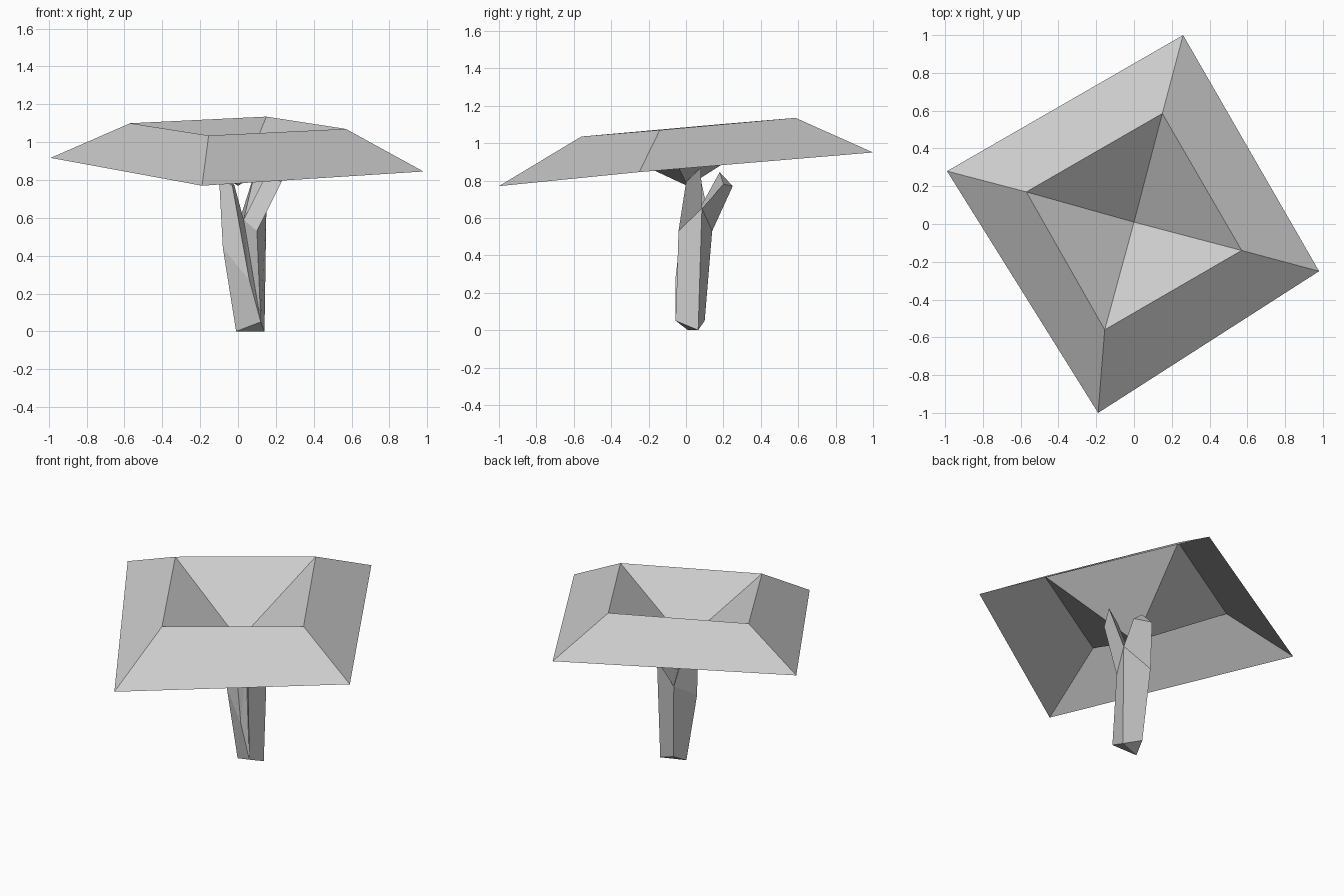
import bpy, bmesh
from mathutils import Vector

cube = bpy.data.objects.get("Cube")
if cube:
    bpy.data.objects.remove(cube, do_unlink=True)

grey = bpy.data.materials.new("plain_grey")
grey.use_nodes = True
colour = (0.6, 0.6, 0.6, 1)
grey.diffuse_color = colour
grey.node_tree.nodes["Principled BSDF"].inputs["Base Color"].default_value = colour


def build(name, faces):
    """Make a flat-shaded object from faces given as lists of points."""
    bm = bmesh.new()
    for face in faces:
        bm.faces.new([bm.verts.new(p) for p in face])
    bmesh.ops.remove_doubles(bm, verts=bm.verts, dist=0.0005)
    bmesh.ops.recalc_face_normals(bm, faces=bm.faces)
    # Open sheets must face upwards
    if any(e.is_boundary for e in bm.edges) and sum(f.normal.z for f in bm.faces) < 0:
        bmesh.ops.reverse_faces(bm, faces=bm.faces)
    mesh = bpy.data.meshes.new(name)
    bm.to_mesh(mesh)
    bm.free()
    mesh.materials.append(grey)
    obj = bpy.data.objects.new(name, mesh)
    bpy.context.collection.objects.link(obj)
    return obj


def band(a, b):
    """Quads joining two rings of equal length."""
    n = len(a)
    return [[a[i], a[(i + 1) % n], b[(i + 1) % n], b[i]] for i in range(n)]


# Canopy: thin tilted sheet, sloping rim and sunken centre
rim = [(0.26, 1.0, 0.95), (-0.99, 0.28, 0.917), (-0.19, -1.0, 0.77), (0.98, -0.25, 0.845)]
ridge = [(0.15, 0.585, 1.135), (-0.57, 0.17, 1.10), (-0.155, -0.56, 1.035), (0.57, -0.14, 1.07)]
pit = (0, 0.01, 0.77)
build("canopy", band(rim, ridge) + [[ridge[i], ridge[(i + 1) % 4], pit] for i in range(4)])

# Trunk: tapered four-sided stem ending at the fork
base = [(-0.01, 0.01, 0), (0.12, -0.055, 0.05), (0.14, 0.065, 0), (0.02, 0.10, 0.05)]
fork_left = (-0.08, 0.0, 0.44)
fork_front = (0.06, -0.057, 0.27)
fork_right = (0.10, -0.04, 0.53)
fork_outer = (0.15, 0.085, 0.65)
fork_back = (-0.01, 0.14, 0.53)
crotch = (0.03, 0.04, 0.59)
build("trunk", [
    [base[0], base[1], base[2]], [base[0], base[2], base[3]],
    [base[0], base[1], fork_front], [base[0], fork_front, fork_left],
    [base[1], fork_right, crotch], [base[1], crotch, fork_front],
    [base[1], base[2], fork_outer, fork_right],
    [base[2], base[3], fork_back, fork_outer],
    [base[3], base[0], fork_left, fork_back],
])

# Branches: each rises from part of the fork to a closed tip
branches = {
    "left_branch": ([fork_left, fork_front, crotch, fork_back],
                    [(-0.10, 0.02, 0.81), (-0.03, 0.0, 0.77), (-0.02, 0.04, 0.775), (-0.06, 0.08, 0.80)]),
    "back_branch": ([fork_outer, fork_back, crotch],
                    [(0.17, 0.20, 0.78), (0.07, 0.25, 0.77), (0.09, 0.18, 0.845)]),
    "right_branch": ([fork_right, fork_outer, crotch],
                     [(0.23, 0.0, 0.79), (0.26, 0.08, 0.87), (0.15, 0.03, 0.83)]),
}
for name, (root, tip) in branches.items():
    build(name, band(root, tip) + [tip, root])
